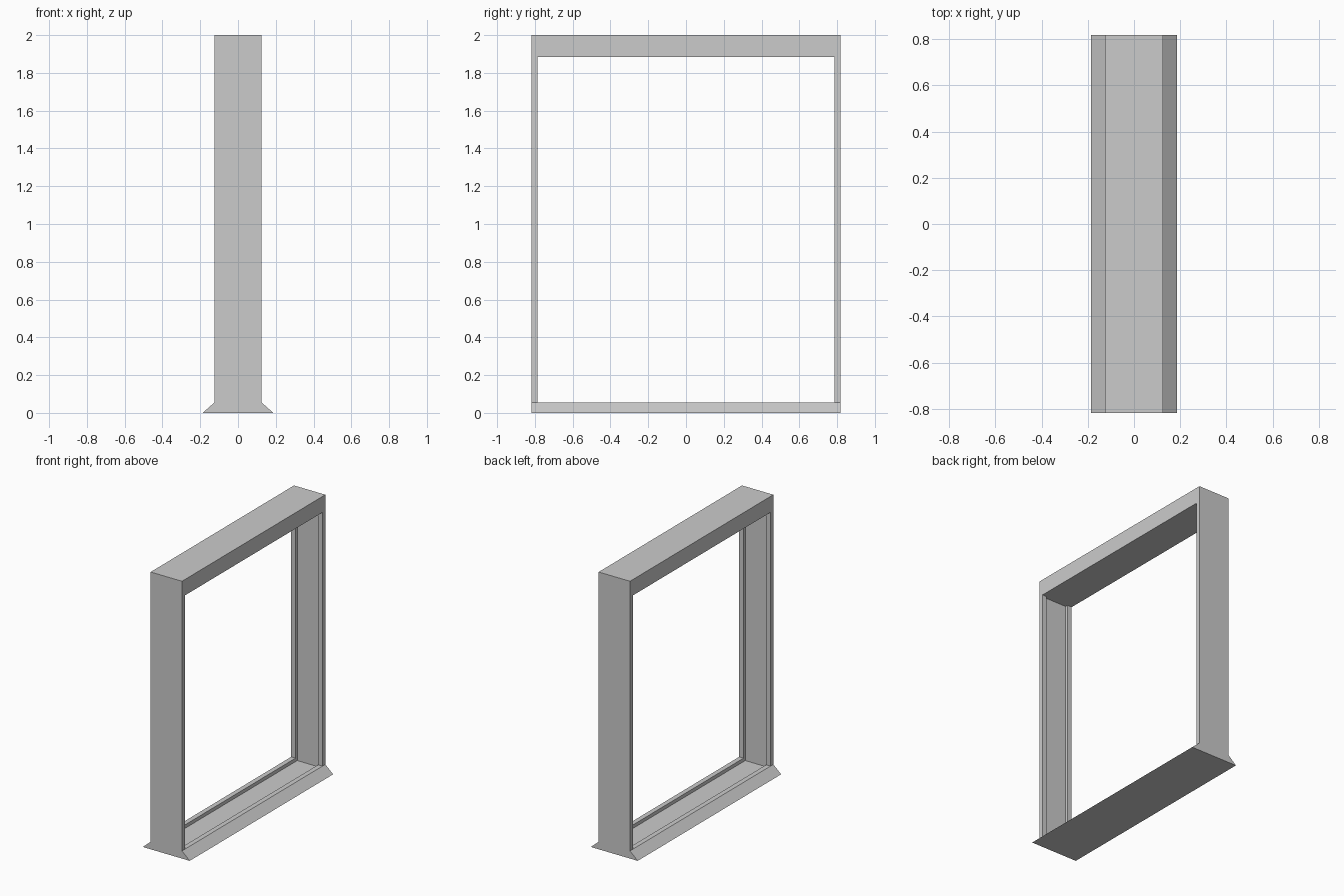
import bpy, bmesh

if "Cube" in bpy.data.objects:
    bpy.data.objects.remove(bpy.data.objects["Cube"])

HALF_Y = 0.817      # half width of the whole frame
SILL_Z = 0.055      # top of the sloped sill
HEAD_Z = 1.885      # underside of the header


def extrude_profile(name, profile, half_y):
    """Extrude an (x, z) outline from -half_y to +half_y."""
    bm = bmesh.new()
    face = bm.faces.new([bm.verts.new((x, -half_y, z)) for x, z in profile])
    side = bmesh.ops.extrude_face_region(bm, geom=[face])["geom"]
    verts = [v for v in side if isinstance(v, bmesh.types.BMVert)]
    bmesh.ops.translate(bm, vec=(0, 2 * half_y, 0), verts=verts)
    bmesh.ops.recalc_face_normals(bm, faces=bm.faces)
    mesh = bpy.data.meshes.new(name)
    bm.to_mesh(mesh)
    bm.free()
    obj = bpy.data.objects.new(name, mesh)
    bpy.context.collection.objects.link(obj)
    return obj


def cut_box(target, name, half_x, half_y, z0, z1):
    """Subtract a centred box from the target, then remove the cutter."""
    box = extrude_profile(name, [(-half_x, z0), (half_x, z0), (half_x, z1), (-half_x, z1)], half_y)
    box.hide_render = True
    mod = target.modifiers.new(name, 'BOOLEAN')
    mod.operation = 'DIFFERENCE'
    mod.solver = 'EXACT'
    mod.object = box
    bpy.context.view_layer.objects.active = target
    bpy.ops.object.modifier_apply(modifier=mod.name)
    bpy.data.objects.remove(box, do_unlink=True)


# Solid side outline: upright slab with a flared sill on both sides
right_half = [(0.187, 0), (0.125, SILL_Z), (0.125, 2)]
outline = right_half + [(-x, z) for x, z in reversed(right_half)]
frame = extrude_profile("door_frame", outline, HALF_Y)

# Through opening between sill, jambs and header
cut_box(frame, "opening_cutter", 0.4, 0.785, SILL_Z, HEAD_Z)

# Shallow channel running down the jambs and along the sill
cut_box(frame, "channel_cutter", 0.09, 0.804, SILL_Z - 0.025, HEAD_Z)
